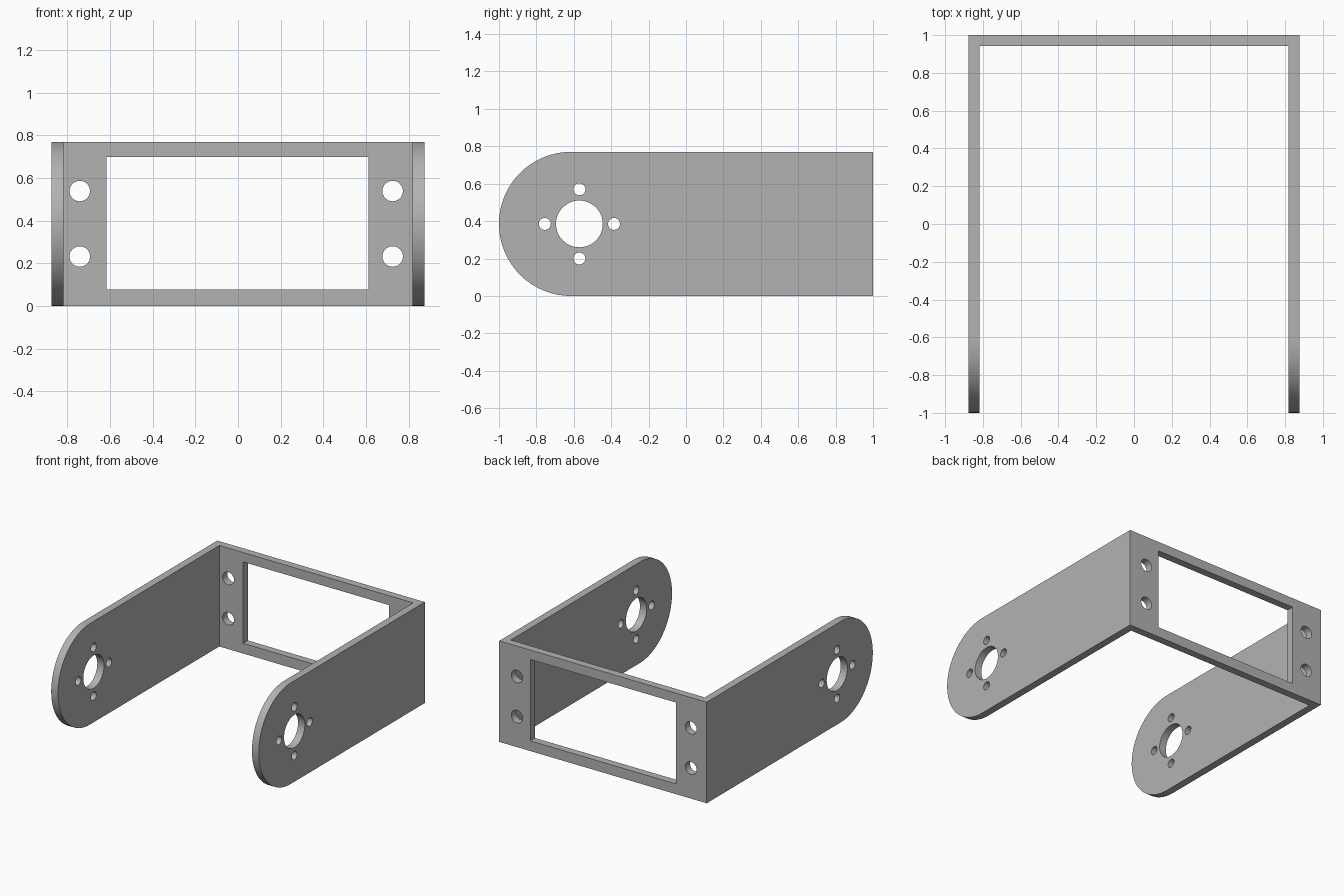
import bpy, bmesh
from math import pi, sin, cos
from mathutils import Vector

if "Cube" in bpy.data.objects:
    bpy.data.objects.remove(bpy.data.objects["Cube"])

HALF_W, HEIGHT, THICK = 0.875, 0.77, 0.057
MID = HEIGHT / 2
INNER = HALF_W - THICK


def prism(name, outline, sweep):
    """Sweep a closed outline of 3D points along a vector."""
    bm = bmesh.new()
    face = bm.faces.new([bm.verts.new(p) for p in outline])
    moved = bmesh.ops.extrude_face_region(bm, geom=[face])["geom"]
    bmesh.ops.translate(bm, vec=Vector(sweep),
                        verts=[g for g in moved if isinstance(g, bmesh.types.BMVert)])
    bmesh.ops.recalc_face_normals(bm, faces=bm.faces)
    mesh = bpy.data.meshes.new(name)
    bm.to_mesh(mesh)
    bm.free()
    obj = bpy.data.objects.new(name, mesh)
    bpy.context.collection.objects.link(obj)
    return obj


def circle(u, v, r, n=48):
    return [(u + r * cos(2 * pi * i / n), v + r * sin(2 * pi * i / n)) for i in range(n)]


def carve(target, cutter, operation="DIFFERENCE"):
    """Apply a boolean and discard the cutter."""
    mod = target.modifiers.new("carve", "BOOLEAN")
    mod.object, mod.operation, mod.solver = cutter, operation, "EXACT"
    bpy.context.view_layer.objects.active = target
    bpy.ops.object.modifier_apply(modifier=mod.name)
    bpy.data.objects.remove(cutter)


def cut_sideways(target, outline, operation="DIFFERENCE"):
    carve(target, prism("side_cutter", [(-1.2, y, z) for y, z in outline], (2.4, 0, 0)), operation)


def cut_back(target, outline):
    carve(target, prism("back_cutter", [(x, 0.8, z) for x, z in outline], (0, 0.4, 0)))


# U-shaped bracket: two arms joined by a back plate
plan = [(-HALF_W, -1), (-HALF_W, 1), (HALF_W, 1), (HALF_W, -1),
        (INNER, -1), (INNER, 1 - THICK), (-INNER, 1 - THICK), (-INNER, -1)]
bracket = prism("u_bracket", [(x, y, 0) for x, y in plan], (0, 0, HEIGHT))

# Rounded arm ends
SEG = 48
arc = [(-1 + MID - MID * sin(pi * i / SEG), MID - MID * cos(pi * i / SEG)) for i in range(SEG + 1)]
tab = [(1.2, -0.2), (-0.5, -0.2), (-0.5, 0)] + arc + [(-0.5, HEIGHT), (-0.5, 1), (1.2, 1)]
cut_sideways(bracket, tab, "INTERSECT")

# Horn hole with four screw holes through both arms
HORN_Y = -0.57
cut_sideways(bracket, circle(HORN_Y, MID, 0.125))
for dy, dz in ((1, 0), (-1, 0), (0, 1), (0, -1)):
    cut_sideways(bracket, circle(HORN_Y + 0.185 * dy, MID + 0.185 * dz, 0.032, 32))

# Window and mounting holes in the back plate
cut_back(bracket, [(-0.617, 0.078), (0.613, 0.078), (0.613, 0.698), (-0.617, 0.698)])
for x in (-0.742, 0.725):
    for z in (0.232, 0.539):
        cut_back(bracket, circle(x, z, 0.048))

# Plain grey finish
grey = bpy.data.materials.new("light_grey")
grey.use_nodes = True
colour = (0.45, 0.45, 0.45, 1)
grey.diffuse_color = colour
grey.node_tree.nodes["Principled BSDF"].inputs["Base Color"].default_value = colour
bracket.data.materials.clear()
bracket.data.materials.append(grey)
for face in bracket.data.polygons:
    face.material_index = 0

bpy.ops.object.select_all(action="DESELECT")
bracket.select_set(True)
bpy.context.view_layer.objects.active = bracket
bpy.ops.object.shade_smooth_by_angle(angle=pi / 6)
